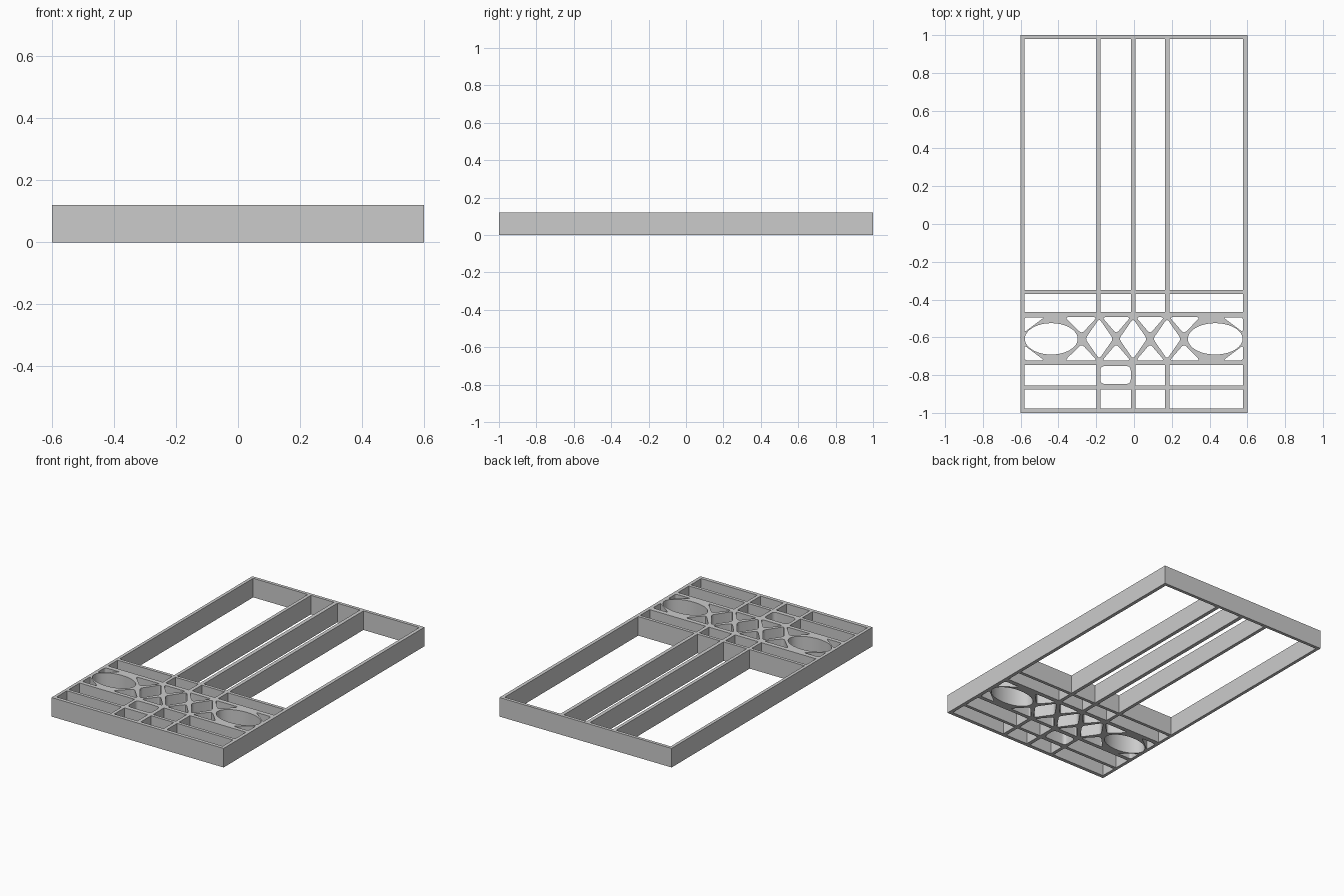
import bpy, bmesh, math
from mathutils import Vector

if "Cube" in bpy.data.objects:
    bpy.data.objects.remove(bpy.data.objects["Cube"])

HEIGHT = 0.12
MID_Y = -0.608

grey = bpy.data.materials.new("plain grey")
grey.diffuse_color = (0.6, 0.6, 0.6, 1)
grey.use_nodes = True
grey.node_tree.nodes["Principled BSDF"].inputs["Base Color"].default_value = grey.diffuse_color

curve = bpy.data.curves.new("lattice_frame", 'CURVE')
curve.dimensions = '2D'
curve.fill_mode = 'BOTH'
curve.extrude = HEIGHT / 2


def outline(points):
    s = curve.splines.new('POLY')
    s.points.add(len(points) - 1)
    for p, q in zip(s.points, points):
        p.co = (q[0], q[1], 0, 1)
    s.use_cyclic_u = True


def rect(x0, x1, y0, y1):
    outline([(x0, y0), (x1, y0), (x1, y1), (x0, y1)])


def rounded(points, r, steps=4):
    """Polygon with each corner replaced by a small curve."""
    pts = [Vector(p) for p in points]
    out = []
    for i, p in enumerate(pts):
        a = p + (pts[i - 1] - p).normalized() * r
        b = p + (pts[(i + 1) % len(pts)] - p).normalized() * r
        for k in range(steps + 1):
            t = k / steps
            out.append(a * (1 - t) ** 2 + p * 2 * t * (1 - t) + b * t ** 2)
    outline(out)


def ellipse(cx, rx, ry, n=48):
    outline([(cx + rx * math.cos(math.tau * i / n),
              MID_Y + ry * math.sin(math.tau * i / n)) for i in range(n)])


# outer border
rect(-0.6, 0.6, -1, 1)

# rectangular openings, four columns in each row
columns = [(-0.58, -0.199), (-0.178, -0.017), (0.007, 0.165), (0.188, 0.578)]
for y0, y1 in [(-0.35, 0.98), (-0.465, -0.37), (-0.855, -0.747), (-0.977, -0.875)]:
    for i, (x0, x1) in enumerate(columns):
        if i == 1 and y0 == -0.855:
            rounded([(x0, y0 + 0.008), (x1, y0 + 0.008), (x1, y1 - 0.005), (x0, y1 - 0.005)], 0.025)
        else:
            rect(x0, x1, y0, y1)

# oval openings at both ends of the decorated band
ellipse(-0.438, 0.14, 0.083)
ellipse(0.43, 0.145, 0.083)

# diamond openings
for cx in (-0.184, -0.005, 0.175):
    rounded([(cx - 0.074, MID_Y), (cx, MID_Y - 0.107), (cx + 0.074, MID_Y), (cx, MID_Y + 0.107)], 0.018)

# triangular openings above and below the lattice crossings
for s in (1, -1):
    for a, tip, b in [(-0.366, -0.277, -0.195), (-0.169, -0.094, -0.018),
                      (0.01, 0.085, 0.161), (0.188, 0.265, 0.35)]:
        rounded([(a, MID_Y + s * 0.115), (tip, MID_Y + s * 0.027), (b, MID_Y + s * 0.115)], 0.02)
    # corner openings beside the ovals
    for x, d in ((-0.58, 1), (0.577, -1)):
        rounded([(x, MID_Y + s * 0.114), (x, MID_Y + s * 0.035), (x + d * 0.105, MID_Y + s * 0.114)], 0.015)

# turn the filled outline into a clean solid
source = bpy.data.objects.new("outline_helper", curve)
bpy.context.collection.objects.link(source)
mesh = bpy.data.meshes.new_from_object(source.evaluated_get(bpy.context.evaluated_depsgraph_get()))
bpy.data.objects.remove(source)
bm = bmesh.new()
bm.from_mesh(mesh)
bmesh.ops.remove_doubles(bm, verts=bm.verts, dist=0.0001)
bmesh.ops.translate(bm, verts=bm.verts, vec=(0, 0, HEIGHT / 2))
bmesh.ops.recalc_face_normals(bm, faces=bm.faces)
bm.to_mesh(mesh)
bm.free()
mesh.materials.clear()
mesh.materials.append(grey)
frame = bpy.data.objects.new("lattice_frame", mesh)
bpy.context.collection.objects.link(frame)
bpy.context.view_layer.objects.active = frame
frame.select_set(True)
bpy.ops.object.shade_smooth_by_angle(angle=math.radians(30))
